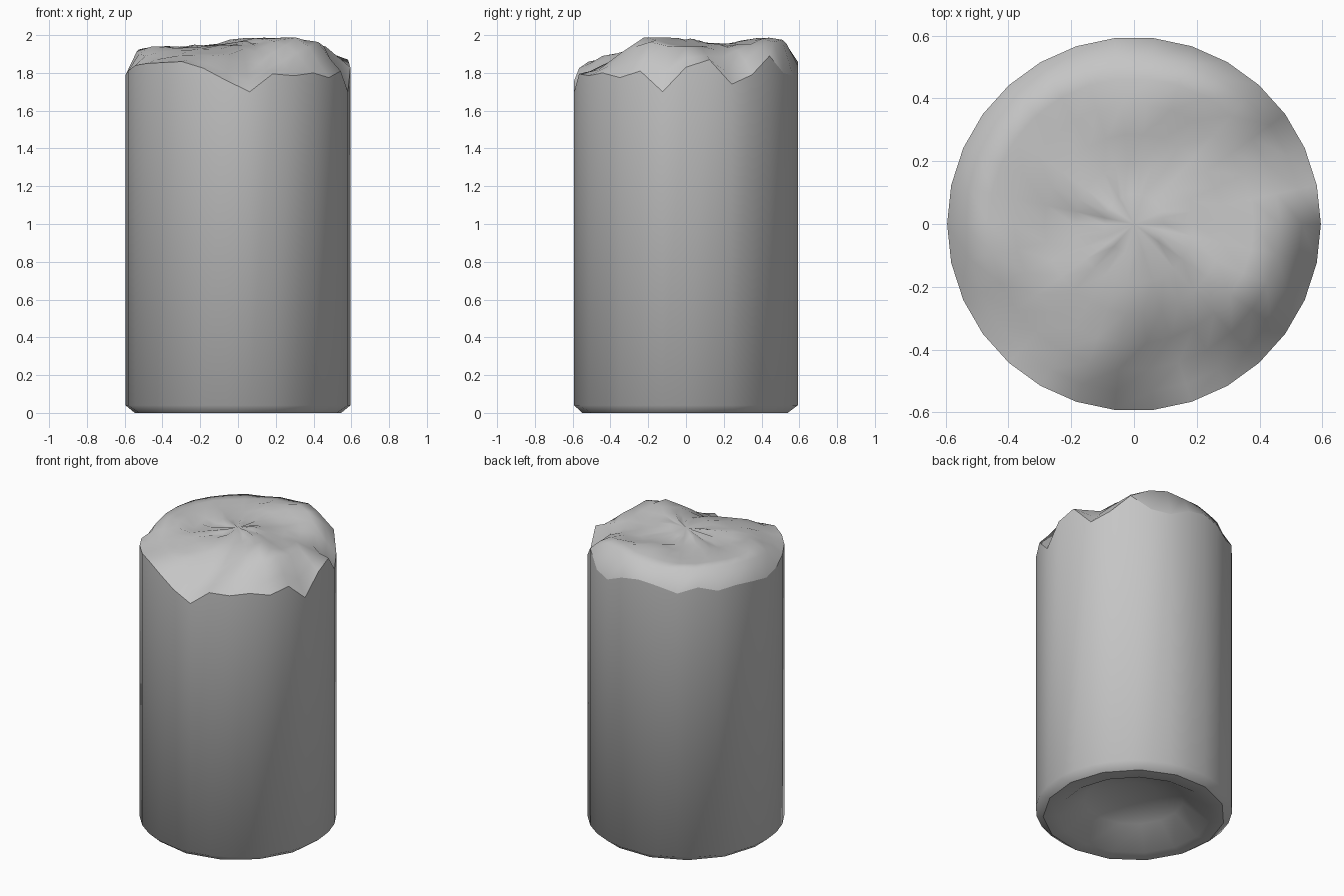
import bpy
import bmesh
import random
from math import sin, cos, hypot, tau, exp

cube = bpy.data.objects.get("Cube")
if cube:
    bpy.data.objects.remove(cube)

random.seed(4)
SIDES = 30
RADIUS = 0.595

# Height of the jagged rim at each side, anticlockwise from +x
RIM = [1.83, 1.87, 1.74, 1.79, 1.89, 1.80, 1.785, 1.84, 1.86, 1.84,
       1.80, 1.84, 1.805, 1.82, 1.81, 1.79, 1.81, 1.84, 1.85, 1.855,
       1.86, 1.825, 1.76, 1.70, 1.795, 1.785, 1.80, 1.775, 1.81, 1.70]

# Lumps and dips of the broken top: x, y, height, width
LUMPS = [(0.04, 0.36, 0.05, 0.12), (0.24, 0.45, 0.05, 0.11),
         (0.12, 0.0, 0.04, 0.13), (0.28, -0.17, 0.04, 0.12),
         (0.1, -0.45, -0.1, 0.12), (0.47, 0.22, -0.09, 0.1),
         (-0.4, -0.3, -0.04, 0.15), (-0.25, -0.05, -0.02, 0.1),
         (0.43, -0.25, 0.03, 0.12)]


def broken_height(x, y):
    z = 1.94 - 0.2 * max(0, -y - 0.22)
    for lx, ly, height, width in LUMPS:
        z += height * exp(-((x - lx) ** 2 + (y - ly) ** 2) / width ** 2)
    return min(z + random.uniform(-0.01, 0.01), 2.0)


bm = bmesh.new()


def ring(radius, height, paired=False):
    """Closed loop; paired points coincide midway, halving the sides."""
    verts = []
    for i in range(SIDES):
        step = i - i % 2 + 0.5 if paired else i
        x, y = radius * cos(tau * step / SIDES), radius * sin(tau * step / SIDES)
        verts.append(bm.verts.new((x, y, height(i, x, y))))
    return verts


def bridge(lower, upper):
    for i in range(SIDES):
        j = (i + 1) % SIDES
        bm.faces.new((lower[i], lower[j], upper[j], upper[i]))


def cap(loop, centre, flip=False):
    for i in range(SIDES):
        pair = (loop[i], loop[(i + 1) % SIDES])
        bm.faces.new((*(reversed(pair) if flip else pair), centre))


# Hollowed underside and bottom lip, with half as many sides as the wall
PROFILE = [(0.14, 0.15), (0.3, 0.11), (0.46, 0), (0.55, 0)]
loops = [ring(r, lambda i, x, y, z=z: z, paired=True) for r, z in PROFILE]
cap(loops[0], bm.verts.new((0, 0, 0.16)), flip=True)

# Wall from the chamfer up to the jagged rim
loops.append(ring(RADIUS, lambda i, x, y: 0.04))
rim = ring(RADIUS, lambda i, x, y: RIM[i])
loops.append(rim)

# Broken top, rising from the rim to the lumpy middle
for share in (0.9, 0.78, 0.64, 0.48, 0.32, 0.16):
    def top(i, x, y):
        slope_width = max(0.1, 0.17 - 0.17 * y + 0.08 * x)
        blend = min(1, (1 - share) / slope_width)
        return RIM[i] + (broken_height(x, y) - RIM[i]) * blend
    loops.append(ring(RADIUS * share, top))
for lower, upper in zip(loops, loops[1:]):
    bridge(lower, upper)
cap(loops[-1], bm.verts.new((0, 0, broken_height(0, 0))))

# Smooth surfaces with a crisp break line and a crisp bottom edge
for i in range(SIDES):
    bm.edges.get((rim[i], rim[(i + 1) % SIDES])).smooth = False
bmesh.ops.remove_doubles(bm, verts=bm.verts[:], dist=0.0005)
for edge in bm.edges:
    if all(v.co.z < 0.001 and hypot(v.co.x, v.co.y) > 0.5 for v in edge.verts):
        edge.smooth = False
for face in bm.faces:
    face.smooth = True
bmesh.ops.recalc_face_normals(bm, faces=bm.faces[:])

mesh = bpy.data.meshes.new("broken_column")
bm.to_mesh(mesh)
bm.free()
column = bpy.data.objects.new("broken_column", mesh)
bpy.context.collection.objects.link(column)

stone = bpy.data.materials.new("grey_stone")
stone.use_nodes = True
colour = (0.56, 0.56, 0.56, 1)
stone.diffuse_color = colour
stone.node_tree.nodes["Principled BSDF"].inputs["Base Color"].default_value = colour
mesh.materials.append(stone)
